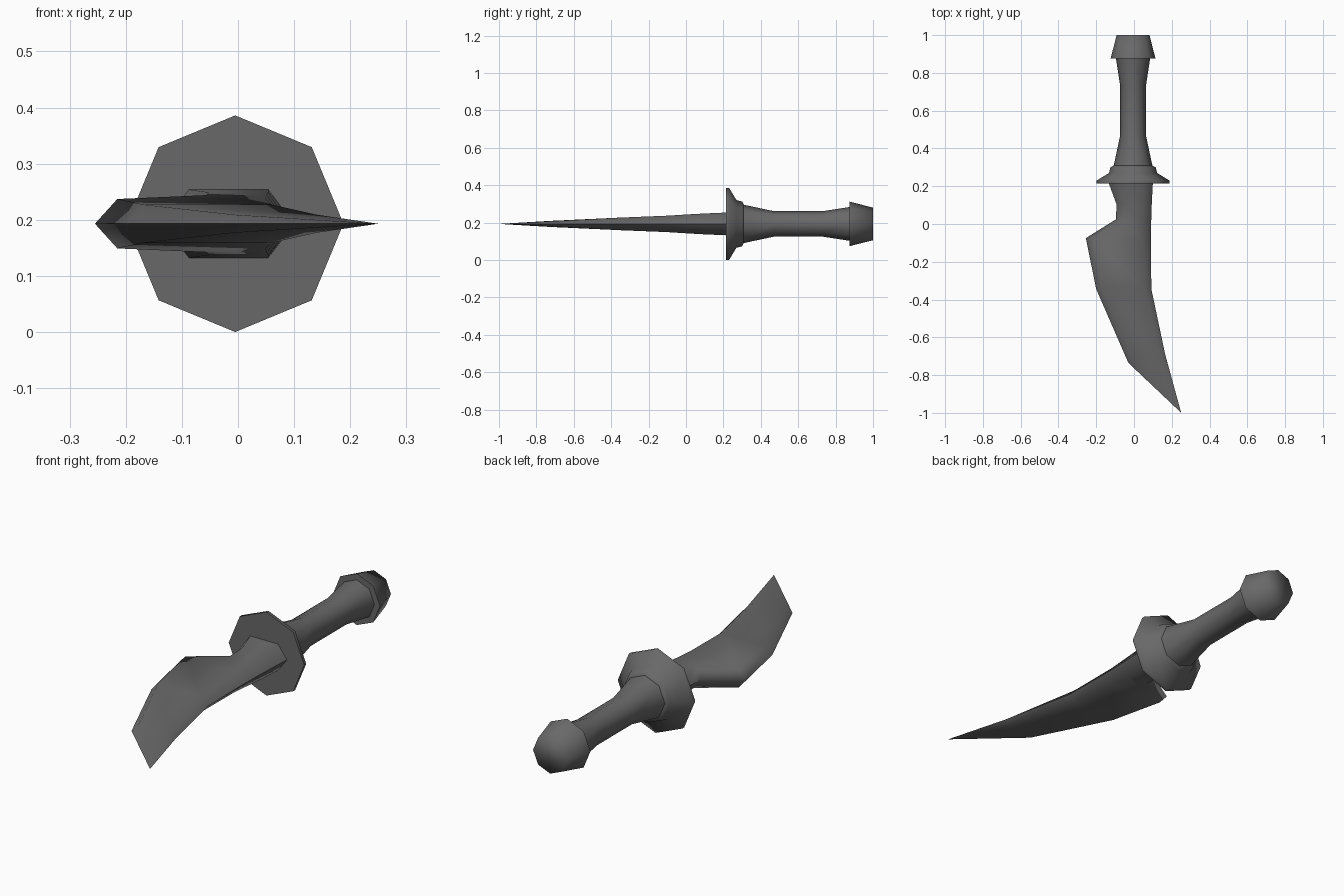
import bpy, bmesh, math
from mathutils import Vector

if "Cube" in bpy.data.objects:
    bpy.data.objects.remove(bpy.data.objects["Cube"], do_unlink=True)

AXIS_X, AXIS_Z = -0.005, 0.193

grey = bpy.data.materials.new("dark_grey")
grey.use_nodes = True
colour = (0.14, 0.14, 0.14, 1)
grey.diffuse_color = colour
grey.node_tree.nodes["Principled BSDF"].inputs["Base Color"].default_value = colour


def loft(name, rings, angle):
    """Skin a list of equal-sized point rings, cap the ends and smooth."""
    bm = bmesh.new()
    loops = [[bm.verts.new(p) for p in ring] for ring in rings]
    for a, b in zip(loops, loops[1:]):
        n = len(a)
        for i in range(n):
            j = (i + 1) % n
            bm.faces.new((a[i], a[j], b[j], b[i]))
    bm.faces.new(loops[0])
    bm.faces.new(loops[-1])
    bmesh.ops.remove_doubles(bm, verts=bm.verts, dist=0.0001)
    bmesh.ops.recalc_face_normals(bm, faces=bm.faces)
    mesh = bpy.data.meshes.new(name)
    bm.to_mesh(mesh)
    bm.free()
    mesh.materials.append(grey)
    obj = bpy.data.objects.new(name, mesh)
    bpy.context.collection.objects.link(obj)
    bpy.ops.object.select_all(action="DESELECT")
    obj.select_set(True)
    bpy.context.view_layer.objects.active = obj
    bpy.ops.object.shade_smooth_by_angle(angle=math.radians(angle))
    return obj


def octagon(y, r):
    return [(AXIS_X + r * math.cos(k * math.pi / 4), y,
             AXIS_Z + r * math.sin(k * math.pi / 4)) for k in range(8)]


def turned(name, profile):
    return loft(name, [octagon(y, r) for y, r in profile], 80)


# Hilt parts, turned around the long axis
turned("guard", [(0.215, 0.193), (0.23, 0.193), (0.27, 0.127), (0.30, 0.12), (0.31, 0.1)])
turned("grip", [(0.29, 0.108), (0.32, 0.1), (0.47, 0.068), (0.73, 0.068), (0.88, 0.091)])
turned("pommel", [(0.875, 0.119), (1.0, 0.087)])


# Blade: left edge, right edge, half thickness, bevel width
def section(left, right, half, bevel):
    a, b = Vector((*left, AXIS_Z)), Vector((*right, AXIS_Z))
    step = (b - a).normalized() * bevel
    up = Vector((0, 0, half))
    return [a, a + step + up, b - step + up, b, b - step - up, a + step - up]


stations = [
    ((-0.135, 0.22), (0.10, 0.22), 0.061, 0.046),
    ((-0.093, 0.105), (0.094, 0.105), 0.056, 0.04),
    ((-0.095, 0.025), (0.091, 0.01), 0.051, 0.04),
    ((-0.255, -0.075), (0.089, -0.1), 0.044, 0.04),
    ((-0.20, -0.345), (0.092, -0.345), 0.034, 0.032),
    ((-0.03, -0.735), (0.165, -0.69), 0.016, 0.025),
    ((0.25, -1.0), (0.2501, -1.0), 0.0, 0.0),
]
loft("blade", [section(*s) for s in stations], 60)
